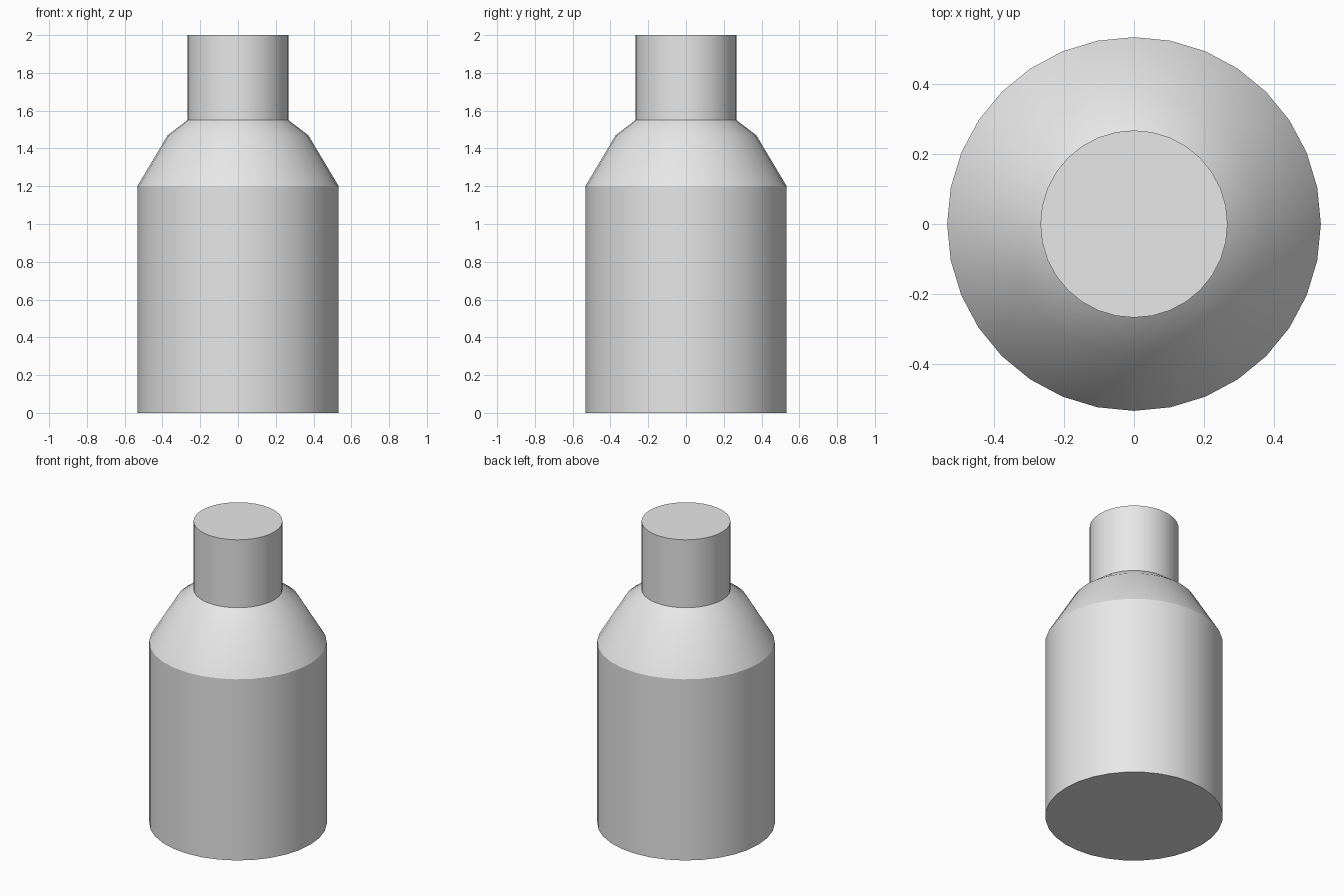
import bpy
import bmesh
import math
from mathutils import Matrix

cube = bpy.data.objects.get("Cube")
if cube:
    bpy.data.objects.remove(cube, do_unlink=True)

SIDES = 32
BODY_R = 0.533
NECK_R = 0.267

# Single grey material
grey = bpy.data.materials.new("light_grey")
grey.use_nodes = True
colour = (0.8, 0.8, 0.8, 1)
grey.diffuse_color = colour
for node in grey.node_tree.nodes:
    if node.type == 'BSDF_PRINCIPLED':
        node.inputs["Base Color"].default_value = colour

# Bottle outline: straight body, two-step shoulder, straight neck
profile = [(BODY_R, 0), (BODY_R, 1.2), (0.372, 1.47), (NECK_R, 1.55), (NECK_R, 2)]


def lathe(name, outline):
    """Stack rings along the outline, join them and cap both ends."""
    bm = bmesh.new()
    rings = []
    for radius, height in outline:
        ring = bmesh.ops.create_circle(bm, segments=SIDES, radius=radius,
                                       matrix=Matrix.Translation((0, 0, height)))
        rings.append(ring["verts"])
    for low, high in zip(rings, rings[1:]):
        for i in range(SIDES):
            j = (i + 1) % SIDES
            bm.faces.new((low[i], low[j], high[j], high[i]))
    bm.faces.new(rings[0])
    bm.faces.new(rings[-1])
    bmesh.ops.recalc_face_normals(bm, faces=bm.faces)
    mesh = bpy.data.meshes.new(name)
    bm.to_mesh(mesh)
    bm.free()
    mesh.materials.append(grey)
    obj = bpy.data.objects.new(name, mesh)
    bpy.context.collection.objects.link(obj)
    return obj


bottle = lathe("bottle", profile)

# Smooth around the bottle, sharp at the shoulder, neck and cap edges
bpy.ops.object.select_all(action='DESELECT')
bottle.select_set(True)
bpy.context.view_layer.objects.active = bottle
bpy.ops.object.shade_smooth_by_angle(angle=math.radians(30))
